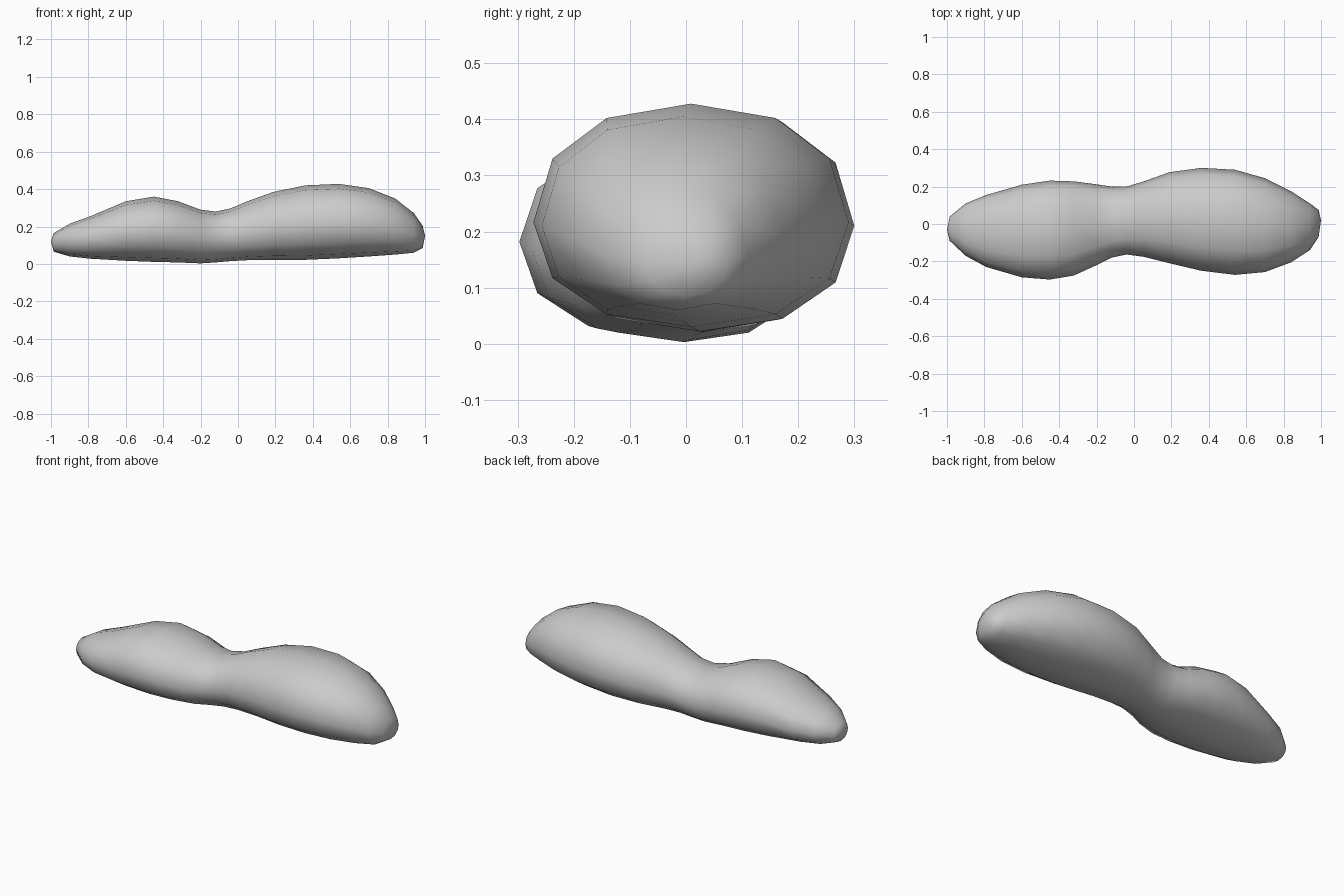
import bpy
import bmesh
from math import cos, sin, tau

SIDES = 12

cube = bpy.data.objects.get("Cube")
if cube:
    bpy.data.objects.remove(cube, do_unlink=True)

# Sections along the body: x, right edge y, left edge y, bottom z, top z
sections = [
    (-.985, -.09, .04, .065, .165),
    (-.9, -.17, .11, .04, .215),
    (-.79, -.23, .155, .028, .255),
    (-.6, -.285, .21, .017, .335),
    (-.45, -.297, .232, .011, .36),
    (-.32, -.275, .228, .008, .335),
    (-.2, -.22, .212, .003, .29),
    (-.12, -.18, .2, .008, .28),
    (-.04, -.163, .2, .015, .297),
    (.05, -.175, .227, .02, .335),
    (.19, -.21, .277, .022, .385),
    (.36, -.25, .3, .022, .42),
    (.54, -.272, .29, .03, .428),
    (.7, -.257, .245, .04, .405),
    (.84, -.205, .175, .05, .35),
    (.94, -.14, .11, .06, .272),
    (.987, -.07, .075, .085, .205),
]


def rounded(value):
    """Slightly squared circle coordinate."""
    return abs(value) ** 0.9 * (1 if value > 0 else -1)


def add_ring(bm, x, y0, y1, z0, z1):
    """One cross-section, widest a little below its middle."""
    cy, half = (y0 + y1) / 2, (y1 - y0) / 2
    cz = z0 + (z1 - z0) * (0.48 - 0.02 * x)
    ring = []
    for i in range(SIDES):
        c, s = rounded(cos(tau * i / SIDES)), rounded(sin(tau * i / SIDES))
        height = z1 - cz if s > 0 else cz - z0
        ring.append(bm.verts.new((x, cy + half * c, cz + height * s)))
    return ring


# Two-lobed body lofted through the sections, closed by rounded tips
bm = bmesh.new()
rings = [add_ring(bm, *section) for section in sections]
for a, b in zip(rings, rings[1:]):
    for i in range(SIDES):
        j = (i + 1) % SIDES
        bm.faces.new((a[i], a[j], b[j], b[i]))
for ring, tip_at in ((rings[0], (-1, -.03, .12)), (rings[-1], (1, .02, .15))):
    tip = bm.verts.new(tip_at)
    for i in range(SIDES):
        bm.faces.new((ring[i], ring[(i + 1) % SIDES], tip))
bmesh.ops.recalc_face_normals(bm, faces=bm.faces)
mesh = bpy.data.meshes.new("body")
bm.to_mesh(mesh)
bm.free()
mesh.shade_smooth()

# Plain grey surface
grey = bpy.data.materials.new("light grey")
grey.use_nodes = True
colour = (0.6, 0.6, 0.6, 1)
grey.diffuse_color = colour
grey.node_tree.nodes["Principled BSDF"].inputs["Base Color"].default_value = colour
mesh.materials.append(grey)

body = bpy.data.objects.new("body", mesh)
bpy.context.collection.objects.link(body)
